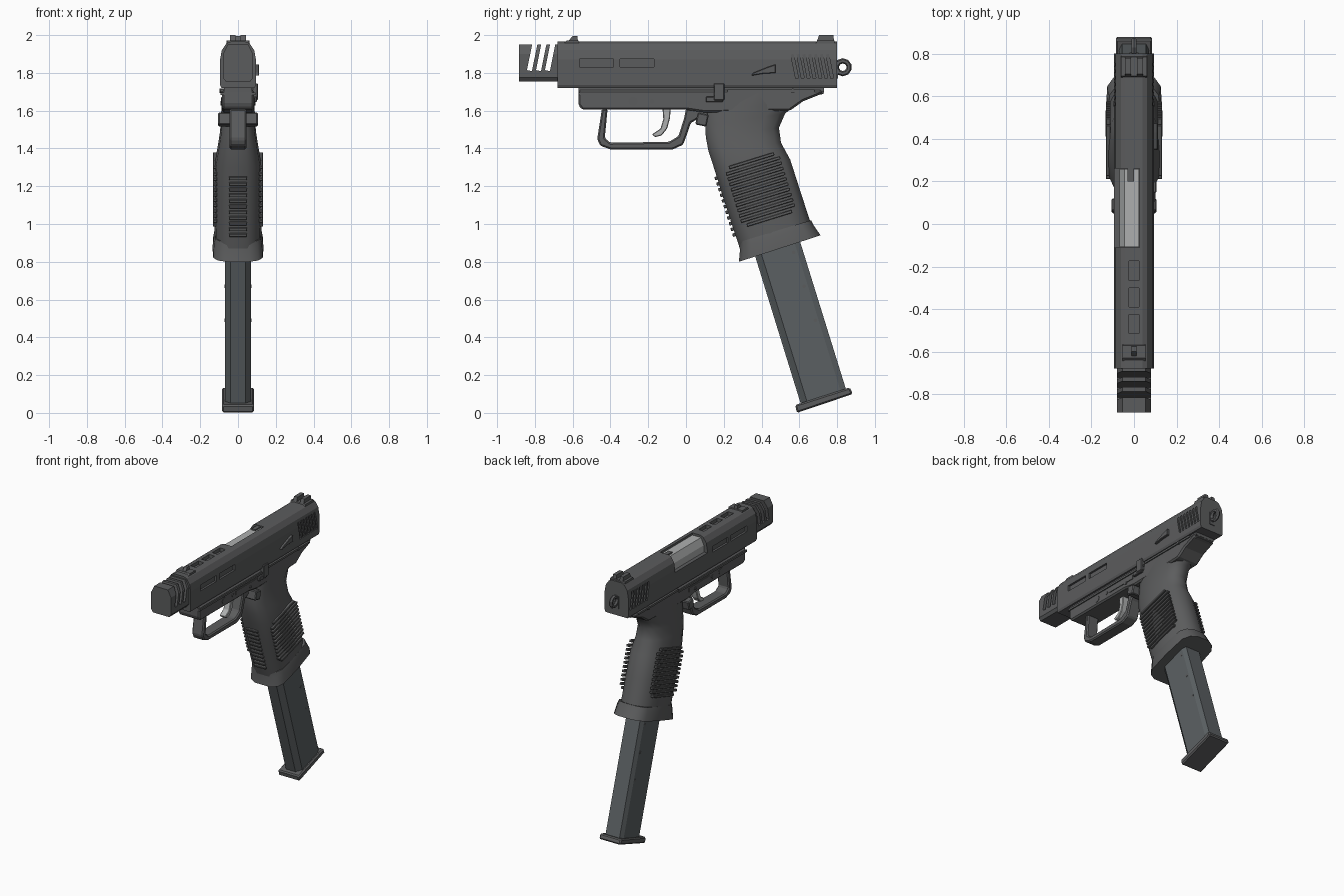
import bpy, bmesh, math
from mathutils import Matrix, Vector

if "Cube" in bpy.data.objects:
    bpy.data.objects.remove(bpy.data.objects["Cube"])


def material(name, rgb):
    m = bpy.data.materials.new(name)
    m.diffuse_color = (*rgb, 1)
    m.use_nodes = True
    m.node_tree.nodes["Principled BSDF"].inputs["Base Color"].default_value = m.diffuse_color
    return m


STEEL = material("dark steel", (0.105, 0.107, 0.110))
POLYMER = material("dark polymer", (0.108, 0.110, 0.112))
MAGAZINE = material("blue grey steel", (0.105, 0.118, 0.124))
BRIGHT = material("bright steel", (0.42, 0.43, 0.43))


def finish(name, bm, mat, bevel=0, smooth=0):
    bmesh.ops.recalc_face_normals(bm, faces=bm.faces)
    me = bpy.data.meshes.new(name)
    bm.to_mesh(me)
    bm.free()
    ob = bpy.data.objects.new(name, me)
    bpy.context.collection.objects.link(ob)
    me.materials.append(mat)
    bpy.ops.object.select_all(action='DESELECT')
    bpy.context.view_layer.objects.active = ob
    ob.select_set(True)
    if bevel:
        mod = ob.modifiers.new("bevel", 'BEVEL')
        mod.width, mod.segments, mod.limit_method = bevel, 1, 'ANGLE'
    if smooth:
        bpy.ops.object.shade_smooth_by_angle(angle=math.radians(smooth))
    return ob


def extrude(name, pts, a, b, mat, axis='x', bevel=0):
    """Extrude a (y,z) profile along x, or an (x,z) profile along y."""
    bm = bmesh.new()
    place = (lambda p: (a, *p)) if axis == 'x' else (lambda p: (p[0], a, p[1]))
    face = bm.faces.new([bm.verts.new(place(p)) for p in pts])
    out = bmesh.ops.extrude_face_region(bm, geom=[face])
    vs = [v for v in out['geom'] if isinstance(v, bmesh.types.BMVert)]
    bmesh.ops.translate(bm, verts=vs, vec=(b - a, 0, 0) if axis == 'x' else (0, b - a, 0))
    return finish(name, bm, mat, bevel)


def boxes(name, items, mat, bevel=0):
    """Each item is centre, size and tilt about x."""
    bm = bmesh.new()
    for c, s, tilt in items:
        m = Matrix.Translation(c) @ Matrix.Rotation(tilt, 4, 'X') @ Matrix.Diagonal((*s, 1))
        bmesh.ops.create_cube(bm, size=1, matrix=m)
    return finish(name, bm, mat, bevel)


def loft(name, rings, shape, mat, smooth=0):
    """Rings are front y,z, back y,z and half width; shape is (front-back, width) for one half."""
    bm = bmesh.new()
    outline = shape + [(t, -x) for t, x in reversed(shape)]
    loops = []
    for yf, zf, yb, zb, hw in rings:
        loops.append([bm.verts.new((x * hw, yf + (yb - yf) * t, zf + (zb - zf) * t)) for t, x in outline])
    n = len(outline)
    for p, q in zip(loops, loops[1:]):
        for i in range(n):
            bm.faces.new((p[i], p[(i + 1) % n], q[(i + 1) % n], q[i]))
    bm.faces.new(loops[0])
    bm.faces.new(loops[-1])
    return finish(name, bm, mat, 0, smooth)


def pins(name, spots, mat):
    """Each spot is y, z, radius and half length across x."""
    bm = bmesh.new()
    for y, z, r, hx in spots:
        m = Matrix.Translation((0, y, z)) @ Matrix.Rotation(math.pi / 2, 4, 'Y')
        bmesh.ops.create_cone(bm, cap_ends=True, segments=10, radius1=r, radius2=r, depth=2 * hx, matrix=m)
    return finish(name, bm, mat)


def cut(ob, cutter):
    mod = ob.modifiers.new("cut", 'BOOLEAN')
    mod.operation, mod.object, mod.solver = 'DIFFERENCE', cutter, 'EXACT'
    bpy.context.view_layer.objects.active = ob
    bpy.ops.object.modifier_apply(modifier="cut")
    bpy.data.objects.remove(cutter)


def mirror(half):
    return half + [(-x, z) for x, z in reversed(half)]


TILT = 0.3  # grip lean

# Slide with serrations, side windows, top vents and ejection port
slide = extrude("slide", mirror([(0.088, 1.72), (0.095, 1.735), (0.095, 1.87), (0.086, 1.92),
                                 (0.062, 1.955), (0.04, 1.965)]), -0.68, 0.80, STEEL, 'y')
holes = [((-0.0875, 0.075, 1.975), (0.225, 0.37, 0.25), 0)]
for s in (-1, 1):
    holes += [((s * 0.095, 0.575 + 0.031 * i, 1.835), (0.02, 0.015, 0.13), 0.2) for i in range(7)]
    holes += [((s * 0.095, y, 1.853), (0.03, 0.18, 0.042), 0) for y in (-0.475, -0.26)]
holes += [((0, y, 1.965), (0.045, 0.09, 0.05), 0) for y in (-0.22, -0.345, -0.47)]
cut(slide, boxes("slide_cutter", holes, STEEL))

# Barrel hood seen in the port, with extractor
extrude("barrel_hood", [(-0.068, 1.84), (-0.068, 1.90), (-0.045, 1.95), (0.0245, 1.95), (0.0245, 1.84)],
        -0.108, 0.258, BRIGHT, 'y')
boxes("extractor", [((-0.015, 0.23, 1.95), (0.03, 0.06, 0.02), 0)], STEEL)

# Muzzle brake with slanted vents
brake = extrude("muzzle_brake", mirror([(0.065, 1.755), (0.08, 1.775), (0.08, 1.90), (0.055, 1.95)]),
                -0.885, -0.675, STEEL, 'y')
cut(brake, boxes("brake_cutter", [((0, y, 1.905), (0.4, 0.027, 0.19), -0.2)
                                  for y in (-0.81, -0.762, -0.715)], STEEL))

# Sights
extrude("front_sight_base", [(-0.655, 1.95), (-0.63, 1.972), (-0.57, 1.972), (-0.565, 1.95)], -0.055, 0.055, STEEL)
extrude("front_sight_blade", [(-0.64, 1.95), (-0.60, 1.995), (-0.575, 1.995), (-0.57, 1.95)], -0.012, 0.012, STEEL)
extrude("rear_sight_base", [(0.685, 1.95), (0.695, 1.972), (0.785, 1.972), (0.79, 1.95)], -0.06, 0.06, STEEL)
for side, s in (("left", -1), ("right", 1)):
    extrude("rear_sight_post_" + side, [(0.69, 1.96), (0.705, 2.0), (0.78, 2.0), (0.785, 1.96)],
            s * 0.014, s * 0.042, STEEL)

# Hammer ring and its stem
bpy.ops.mesh.primitive_torus_add(major_segments=10, minor_segments=6, major_radius=0.034, minor_radius=0.014,
                                 location=(0, 0.83, 1.83), rotation=(0, math.pi / 2, 0))
ring = bpy.context.object
ring.name = "hammer_ring"
ring.data.materials.append(STEEL)
boxes("hammer_stem", [((0, 0.795, 1.815), (0.04, 0.02, 0.09), 0)], STEEL)

# Frame, rails and tail
extrude("frame", [(-0.57, 1.71), (-0.57, 1.63), (-0.55, 1.605), (0.0, 1.605), (0.10, 1.59), (0.55, 1.60),
                  (0.62, 1.65), (0.72, 1.69), (0.72, 1.71)], -0.085, 0.085, POLYMER, bevel=0.012)
boxes("frame_rail", [((0, 0.08, 1.715), (0.15, 1.30, 0.03), 0)], STEEL)
boxes("frame_strip", [((0, -0.18, 1.69), (0.185, 0.78, 0.014), 0),
                      ((0, 0.45, 1.705), (0.185, 0.46, 0.014), 0)], POLYMER)
boxes("frame_catch", [((0, -0.03, 1.655), (0.18, 0.24, 0.03), 0)], POLYMER)
boxes("tail", [((0, 0.66, 1.685), (0.13, 0.14, 0.02), 0.2)], POLYMER, 0.004)
pins("frame_pins", [(-0.28, 1.65, 0.024, 0.088), (-0.18, 1.65, 0.012, 0.09),
                    (0.018, 1.64, 0.012, 0.092), (0.565, 1.705, 0.012, 0.097)], STEEL)

# Controls
boxes("slide_stop", [((0.09, 0.175, 1.70), (0.03, 0.055, 0.09), 0),
                     ((0.088, 0.15, 1.66), (0.025, 0.09, 0.03), 0)], STEEL, 0.004)
extrude("safety_lever", [(0.345, 1.785), (0.355, 1.80), (0.43, 1.83), (0.475, 1.845), (0.475, 1.80), (0.40, 1.795)],
        0.09, 0.112, STEEL, bevel=0.003)
boxes("magazine_release", [((0, 0.085, 1.553), (0.21, 0.06, 0.065), -0.2)], STEEL, 0.006)

# Trigger guard and trigger
extrude("trigger_guard", [(-0.445, 1.61), (-0.47, 1.45), (-0.455, 1.415), (-0.40, 1.395), (-0.07, 1.395),
                          (-0.015, 1.42), (0.005, 1.475), (0.025, 1.535), (0.07, 1.56), (0.12, 1.55), (0.12, 1.61),
                          (0.0, 1.61), (-0.01, 1.56), (-0.04, 1.465), (-0.09, 1.435), (-0.40, 1.43),
                          (-0.43, 1.455), (-0.415, 1.61)], -0.045, 0.045, POLYMER, bevel=0.008)
extrude("trigger", [(-0.125, 1.62), (-0.12, 1.555), (-0.135, 1.505), (-0.18, 1.475), (-0.165, 1.46), (-0.13, 1.468),
                    (-0.10, 1.505), (-0.085, 1.56), (-0.08, 1.62)], -0.025, 0.025, BRIGHT, bevel=0.004)

# Grip and flared magazine well
GRIP = [(0, 0.38), (0.06, 0.72), (0.18, 0.94), (0.45, 1), (0.75, 0.95), (0.92, 0.68), (1, 0.28)]
loft("grip", [(0.12, 1.69, 0.70, 1.70, 0.085), (0.105, 1.60, 0.60, 1.645, 0.088),
              (0.102, 1.52, 0.525, 1.585, 0.09), (0.105, 1.46, 0.492, 1.51, 0.096),
              (0.118, 1.39, 0.503, 1.43, 0.108), (0.147, 1.30, 0.552, 1.34, 0.124),
              (0.20, 1.13, 0.60, 1.19, 0.126), (0.285, 0.87, 0.665, 0.99, 0.124)], GRIP, POLYMER, 40)
WELL = [(0, 0.45), (0.05, 0.8), (0.15, 0.97), (0.5, 1), (0.85, 0.93), (0.95, 0.7), (1, 0.35)]
loft("magazine_well", [(0.284, 0.905, 0.662, 1.02, 0.124), (0.287, 0.875, 0.675, 0.995, 0.131),
                       (0.28, 0.80, 0.712, 0.94, 0.135)], WELL, POLYMER, 40)

# Grip ribs on both sides and the front strap
ribs = []
for i in range(12):
    y, z = 0.347 + 0.0086 * i, 1.335 - 0.0277 * i
    length = 0.25 if i in (0, 11) else 0.30
    ribs += [((s * 0.121, y, z), (0.022, length, 0.017), TILT) for s in (-1, 1)]
boxes("side_ribs", ribs, POLYMER, 0.003)
boxes("front_ribs", [((0, 0.152 + 0.314 * (1.30 - z), z), (0.095, 0.035, 0.018), TILT)
                     for z in [1.245 - 0.03 * i for i in range(11)]], POLYMER, 0.003)

# Extended magazine, floor plate and witness holes
loft("magazine", [(0.335, 0.93, 0.575, 1.0, 0.07), (0.61, 0.04, 0.85, 0.115, 0.07)],
     [(0, 0.55), (0.03, 0.62), (0.14, 1), (0.88, 1), (1, 0.8)], MAGAZINE)
extrude("magazine_floor_plate", [(0.587, 0.0), (0.883, 0.10), (0.867, 0.135), (0.578, 0.042)],
        -0.085, 0.085, STEEL, bevel=0.008)
pins("witness_marks", [(0.57, 0.85, 0.01, 0.072), (0.625, 0.67, 0.01, 0.072), (0.685, 0.49, 0.01, 0.072)], STEEL)
